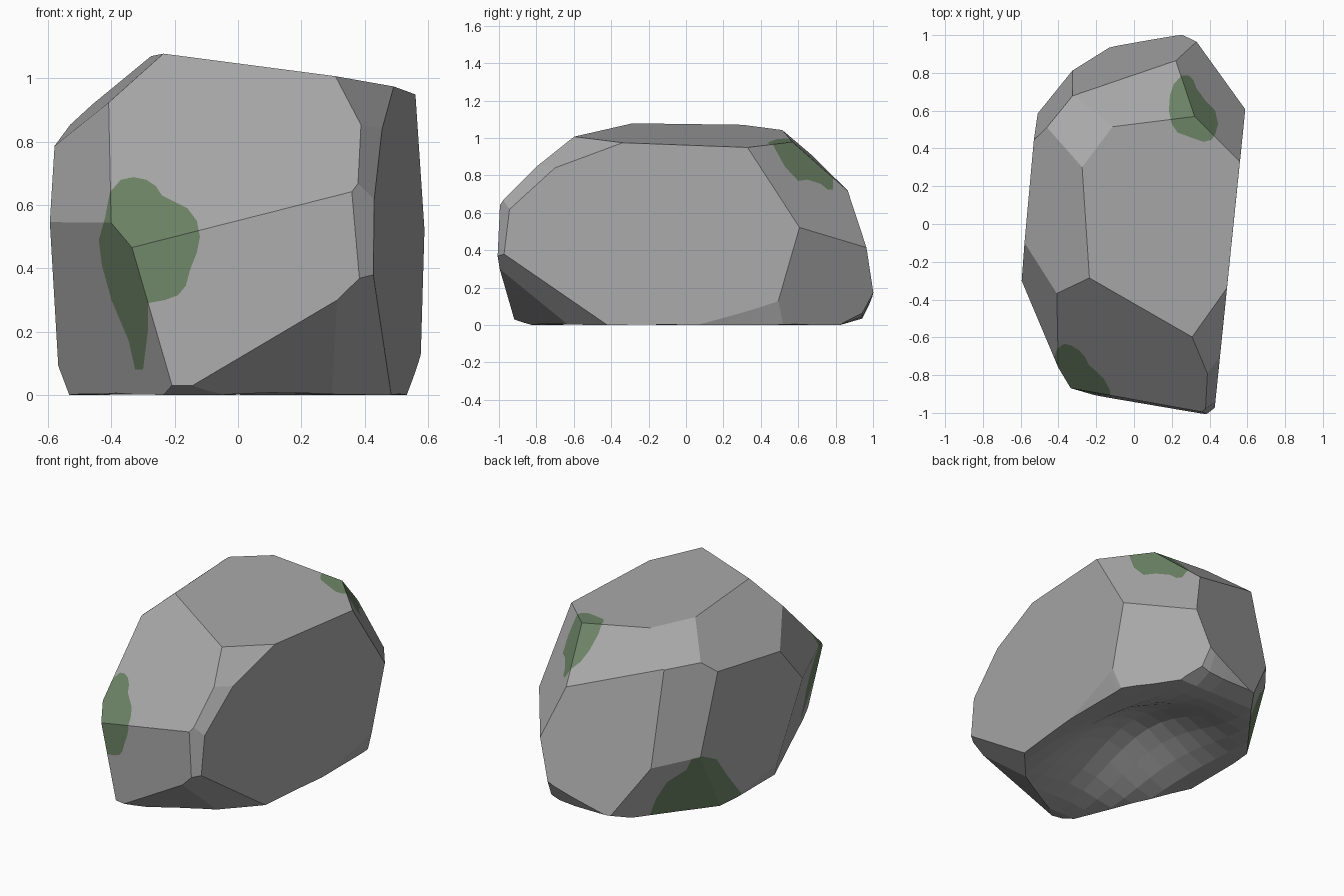
import bpy, bmesh, math
from mathutils import Vector

if "Cube" in bpy.data.objects:
    bpy.data.objects.remove(bpy.data.objects["Cube"])


def material(name, rgb):
    m = bpy.data.materials.new(name)
    m.diffuse_color = (*rgb, 1.0)
    m.use_nodes = True
    m.node_tree.nodes["Principled BSDF"].inputs["Base Color"].default_value = m.diffuse_color
    return m


# Corners of the chiselled boulder, one letter each
CORNERS = dict(
    a=(.31, -.60, 1.005), b=(-.235, -.285, 1.08), c=(.49, -.34, .975),
    d=(.56, .33, .95), e=(.32, .565, .98), f=(.595, .60, .525),
    g=(-.275, .305, 1.07), h=(-.11, .52, 1.04), i=(.225, .865, .72),
    j=(.33, .965, .41), k=(-.405, -.37, .925), l=(-.595, -.30, .54),
    m=(-.58, -.10, .79), n=(-.405, -.75, .55), o=(-.33, -.88, .457),
    p=(.365, -.99, .65), q=(.40, -.82, .83), r=(.46, -.65, .86),
    s=(.43, -.94, .65), t=(.43, -.97, .39), u=(.40, -.983, .47),
    v=(.34, -1.0, .315), w=(-.12, -.93, .05), x=(-.225, -.89, .075),
    y=(-.465, .51, .915), z=(-.53, .44, .85), A=(-.51, .59, .365),
    B=(-.325, .68, .90), C=(-.325, .81, .34), D=(.57, .49, .085),
    E=(.485, -.44, .005), F=(.27, -.65, .005), G=(-.565, -.08, .01),
    H=(.26, 1.0, .19), K=(-.28, .73, 0), N=(-.495, .434, 0))

# Each cut is the flat plane that best fits its ring of corners
CUTS = ["abghedc", "abknopq", "opvwx", "acrq", "qrsp", "pstu", "cdfDEtsr",
        "tvFE", "vwF", "lnox", "knlm", "bgyzmk", "zmlGA", "yzACB", "BijHC",
        "heiB", "ghBy", "deijf", "fjHD", "CANK"]
MIDDLE = Vector((0, 0, .5))


def fit_plane(ring):
    pts = [Vector(CORNERS[ch]) for ch in ring]
    centre = sum(pts, Vector()) / len(pts)
    normal = Vector()
    for p0, p1 in zip(pts, pts[1:] + pts[:1]):
        normal += (p0 - centre).cross(p1 - centre)
    normal.normalize()
    if normal.dot(centre - MIDDLE) < 0:
        normal.negate()
    return centre, normal


def all_geom(bm):
    return bm.verts[:] + bm.edges[:] + bm.faces[:]


# Raw block: a hollowed underside with a turned-up rim, and a flat lid
bm = bmesh.new()
bmesh.ops.create_grid(bm, x_segments=12, y_segments=18, size=1)
for vert in bm.verts:
    px, py = vert.co.x * .64, vert.co.y * 1.06
    rim_rad = ((px / .6) ** 4 + py ** 4) ** .25
    dent_rad = min(1, math.hypot(px / .6, py) / .85)
    height = 2 * max(0, rim_rad - .925) + .11 * (1 + math.cos(math.pi * dent_rad))
    vert.co = (px, py, height)
rim = [ed for ed in bm.edges if ed.is_boundary]
wall = bmesh.ops.extrude_edge_only(bm, edges=rim)["geom"]
for el in wall:
    if isinstance(el, bmesh.types.BMVert):
        el.co.z = 1.25
bmesh.ops.edgeloop_fill(bm, edges=[ed for ed in bm.edges if ed.is_boundary])
bmesh.ops.recalc_face_normals(bm, faces=bm.faces[:])

# Chisel the block
for ring in CUTS:
    centre, normal = fit_plane(ring)
    bmesh.ops.bisect_plane(bm, geom=all_geom(bm), dist=1e-5, plane_co=centre,
                           plane_no=normal, clear_outer=True)
    open_edges = [ed for ed in bm.edges if ed.is_boundary]
    if open_edges:
        bmesh.ops.edgeloop_fill(bm, edges=open_edges)
bmesh.ops.recalc_face_normals(bm, faces=bm.faces[:])


def paint_patch(axis, right, middle, outline):
    """Cut a star-shaped outline, seen along axis, into the faces and paint it."""
    axis, right = Vector(axis).normalized(), Vector(right).normalized()
    up = axis.cross(right)
    hub = right * middle[0] + up * middle[1]
    rel = [Vector((x - middle[0], y - middle[1])) for x, y in outline]
    rel.sort(key=lambda pt: math.atan2(pt.y, pt.x))
    reach = max(pt.length for pt in rel)

    def flat(co):
        d = co - hub
        return Vector((d.dot(right), d.dot(up)))

    def near(face):
        if face.normal.dot(axis) < .03 or face.normal.z < -.6:
            return False
        pts = [flat(vt.co) for vt in face.verts]
        return all(min(pt[k] for pt in pts) < reach and
                   max(pt[k] for pt in pts) > -reach for k in (0, 1))

    def cut(faces, point, normal2):
        if not faces:
            return
        geom = set(faces)
        for fc in faces:
            geom.update(fc.edges)
            geom.update(fc.verts)
        bmesh.ops.bisect_plane(bm, geom=list(geom), dist=1e-5,
                               plane_co=hub + right * point.x + up * point.y,
                               plane_no=right * normal2.x + up * normal2.y)
        bm.normal_update()

    def cross(p0, p1):
        return p0.x * p1.y - p0.y * p1.x

    # spokes first, then the outline edge inside each sector
    for pt in rel:
        cut([fc for fc in bm.faces if near(fc)], Vector((0, 0)),
            Vector((-pt.y, pt.x)))
    for p0, p1 in zip(rel, rel[1:] + rel[:1]):
        def in_sector(fc):
            c = flat(fc.calc_center_median())
            return near(fc) and cross(p0, c) > 0 and cross(c, p1) > 0
        edge = p1 - p0
        cut([fc for fc in bm.faces if in_sector(fc)], p0,
            Vector((edge.y, -edge.x)))
        for fc in bm.faces:
            if in_sector(fc) and cross(edge, flat(fc.calc_center_median()) - p0) > 0:
                fc.material_index = 1


# Moss on the front left corner
paint_patch((0, -1, 0), (1, 0, 0), (-.31, .42), [
    (-.44, .49), (-.42, .56), (-.405, .64), (-.37, .68), (-.33, .688),
    (-.29, .68), (-.26, .66), (-.24, .63), (-.20, .61), (-.16, .59),
    (-.13, .55), (-.12, .50), (-.13, .45), (-.15, .40), (-.165, .345),
    (-.19, .315), (-.23, .30), (-.285, .29), (-.285, .20),
    (-.30, .08), (-.325, .08), (-.345, .17), (-.40, .30), (-.43, .41)])
# Moss on the top, back right
paint_patch((0, 0, 1), (1, 0, 0), (.30, .60), [
    (.185, .60), (.19, .68), (.21, .74), (.25, .785), (.29, .785), (.315, .76),
    (.33, .72), (.38, .65), (.43, .60), (.445, .53), (.43, .475), (.41, .445),
    (.37, .435), (.31, .455), (.23, .485), (.20, .53)])
# Moss low on the back left
paint_patch((-.52, .736, .43), (-.817, -.577, 0), (.08, -.25), [
    (-.21, -.33), (-.17, -.23), (-.11, -.14), (0, -.07), (.03, -.01),
    (.09, .005), (.17, -.01), (.23, -.10), (.31, -.20), (.34, -.45),
    (-.23, -.45)])

mesh = bpy.data.meshes.new("boulder")
bm.to_mesh(mesh)
bm.free()
mesh.materials.append(material("grey stone", (.40, .40, .40)))
mesh.materials.append(material("moss green", (.153, .233, .135)))
boulder = bpy.data.objects.new("boulder", mesh)
bpy.context.collection.objects.link(boulder)
